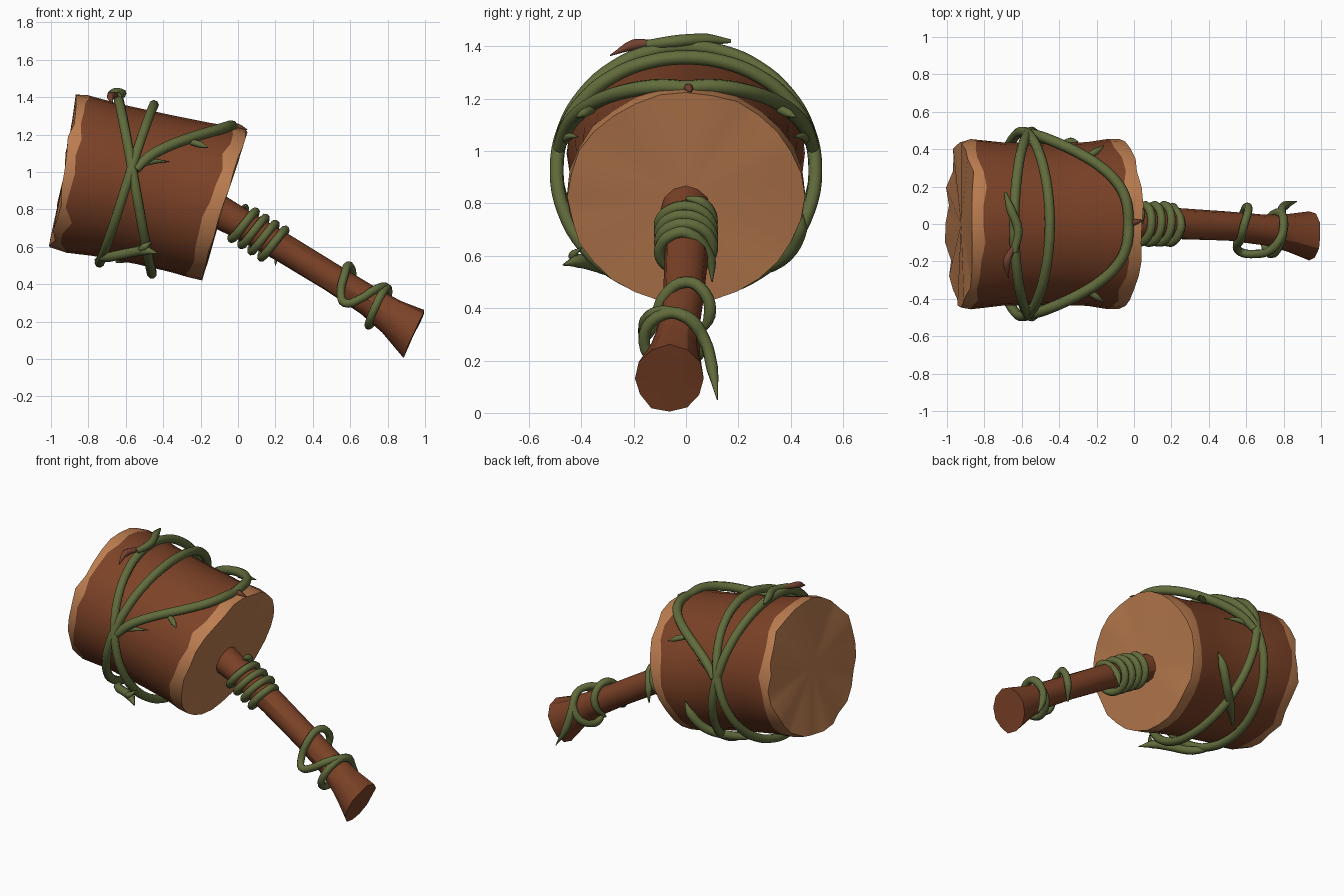
import bpy, bmesh, math, random
from mathutils import Vector

random.seed(4)
cube = bpy.data.objects.get("Cube")
if cube:
    bpy.data.objects.remove(cube, do_unlink=True)


def material(name, rgb):
    m = bpy.data.materials.new(name)
    m.use_nodes = True
    m.diffuse_color = (*rgb, 1)
    m.node_tree.nodes["Principled BSDF"].inputs["Base Color"].default_value = (*rgb, 1)
    return m


BARK = material("brown bark", (0.2, 0.054, 0.02))
WOOD = material("pale cut wood", (0.5, 0.205, 0.08))
VINE = material("green vine", (0.12, 0.15, 0.045))
TWIG = material("brown twig", (0.17, 0.055, 0.03))


def smooth(ob, degrees):
    bpy.ops.object.select_all(action="DESELECT")
    ob.select_set(True)
    bpy.context.view_layer.objects.active = ob
    bpy.ops.object.shade_smooth_by_angle(angle=math.radians(degrees))


def loft(name, rings, sides, mats, pale_bands=()):
    """Skin tilted rings: (x, y, z, tilt, radius up, radius across, axial jitter, radial jitter)."""
    bm = bmesh.new()
    loops = []
    for x, y, z, tilt, up, across, axial, radial in rings:
        a = math.radians(tilt)
        u = Vector((math.sin(a), 0, math.cos(a)))
        d = Vector((math.cos(a), 0, -math.sin(a)))
        loop = []
        for i in range(sides):
            t = math.tau * i / sides
            k = 1 + random.uniform(-radial, radial)
            p = Vector((x, y, z)) + u * math.cos(t) * up * k
            p += Vector((0, math.sin(t) * across * k, 0)) + d * random.uniform(-axial, axial)
            loop.append(bm.verts.new(p))
        loops.append(loop)
    for b, (lo, hi) in enumerate(zip(loops, loops[1:])):
        for i in range(sides):
            j = (i + 1) % sides
            f = bm.faces.new((lo[i], lo[j], hi[j], hi[i]))
            f.material_index = int(b in pale_bands)
    # fan caps
    for loop, ring in ((loops[0], rings[0]), (loops[-1], rings[-1])):
        hub = bm.verts.new(ring[:3])
        for i in range(sides):
            f = bm.faces.new((loop[i], loop[(i + 1) % sides], hub))
            f.material_index = len(mats) - 1
    bmesh.ops.recalc_face_normals(bm, faces=bm.faces)
    me = bpy.data.meshes.new(name)
    bm.to_mesh(me)
    bm.free()
    for m in mats:
        me.materials.append(m)
    ob = bpy.data.objects.new(name, me)
    bpy.context.collection.objects.link(ob)
    smooth(ob, 32)


def vine(name, points, radius, closed=False, taper=(0.3, 0.1), mat=VINE):
    """Smooth tube through the points, thinning at both ends."""
    cu = bpy.data.curves.new(name, "CURVE")
    cu.dimensions = "3D"
    cu.bevel_depth = radius
    cu.bevel_resolution = 2
    cu.resolution_u = 4
    cu.use_fill_caps = True
    sp = cu.splines.new("BEZIER")
    sp.bezier_points.add(len(points) - 1)
    sp.use_cyclic_u = closed
    for bp, p in zip(sp.bezier_points, points):
        bp.co = p
        bp.handle_left_type = bp.handle_right_type = "AUTO"
        bp.radius = 1
    if not closed:
        sp.bezier_points[0].radius, sp.bezier_points[-1].radius = taper
    cu.materials.append(mat)
    ob = bpy.data.objects.new(name, cu)
    bpy.context.collection.objects.link(ob)
    bpy.ops.object.select_all(action="DESELECT")
    ob.select_set(True)
    bpy.context.view_layer.objects.active = ob
    bpy.ops.object.convert(target="MESH")
    smooth(bpy.context.object, 50)


# log head: ragged pale rims around a slightly waisted bark barrel
loft("log_head", [
    (-0.925, 0, 1.005, 10, 0.415, 0.445, 0.018, 0.012),
    (-0.865, 0, 0.99, 10, 0.425, 0.455, 0.025, 0.004),
    (-0.70, 0, 0.957, 11, 0.412, 0.435, 0, 0.004),
    (-0.45, 0, 0.905, 13, 0.408, 0.43, 0, 0.004),
    (-0.25, 0, 0.862, 15, 0.412, 0.437, 0, 0.004),
    (-0.15, 0, 0.842, 17, 0.42, 0.455, 0.016, 0.004),
    (-0.075, 0, 0.825, 17, 0.42, 0.45, 0.008, 0.012),
], 28, [BARK, WOOD], pale_bands=(0, 5))

# handle with flared foot
loft("handle", [
    (-0.11, 0, 0.79, 25, 0.09, 0.095, 0, 0.03),
    (0.03, 0, 0.715, 33, 0.08, 0.085, 0, 0.03),
    (0.25, 0, 0.59, 33, 0.078, 0.082, 0, 0.03),
    (0.5, -0.01, 0.435, 33, 0.077, 0.078, 0, 0.03),
    (0.7, -0.03, 0.312, 33, 0.082, 0.082, 0, 0.03),
    (0.82, -0.045, 0.225, 31, 0.1, 0.1, 0, 0.03),
    (0.94, -0.063, 0.13, 25, 0.138, 0.135, 0.006, 0.04),
], 12, [BARK])


def around(x, angle, r):
    """Point at an angle from the top of the log head."""
    return (x, r * math.sin(angle), 0.81 - 0.212 * x + r * math.cos(angle))


# two crossing vine hoops on the head
for name, mid, swing in (("vine_hoop_left", -0.55, -0.09), ("vine_hoop_right", -0.595, 0.145)):
    path = []
    for i in range(20):
        t = math.tau * i / 20
        path.append(around(mid + swing * math.cos(t), t, 0.452 + 0.042 * math.sin(t) ** 2))
    vine(name, path, 0.027, closed=True)

# vine arch reaching forward over the top
arch = []
for i in range(-8, 9):
    t = math.radians(80) * i / 8
    arch.append(around(-0.03 - 0.54 * abs(math.sin(t)) ** 3, t, 0.425 + 0.07 * abs(math.sin(t))))
vine("vine_arch", arch, 0.029, taper=(0.8, 0.8))

# loose shoots around the head
vine("top_shoot", [(-0.69, 0.17, 1.42), (-0.66, 0.08, 1.425), (-0.62, -0.03, 1.42),
                   (-0.64, -0.15, 1.405)], 0.024, taper=(0.3, 0.8))
vine("top_twig", [(-0.64, -0.12, 1.41), (-0.68, -0.2, 1.405), (-0.67, -0.29, 1.365)],
     0.022, taper=(0.6, 0.1), mat=TWIG)
vine("front_shoot", [(-0.76, -0.1, 0.53), (-0.69, -0.27, 0.545), (-0.57, -0.36, 0.57),
                     (-0.5, -0.41, 0.58), (-0.43, -0.47, 0.565)], 0.027)
vine("front_leaf", [(-0.54, -0.38, 0.575), (-0.5, -0.43, 0.6), (-0.46, -0.4, 0.63)], 0.02)
vine("back_shoot", [(-0.65, 0.16, 0.52), (-0.53, 0.28, 0.55), (-0.42, 0.38, 0.6),
                    (-0.34, 0.435, 0.7), (-0.3, 0.44, 0.78)], 0.028)
vine("arch_tip_thorn", [(-0.04, 0.01, 1.24), (0.0, 0.01, 1.24), (0.05, 0.02, 1.225)],
     0.018, taper=(1, 0.1), mat=TWIG)
for side, label in ((-1, "right"), (1, "left")):
    vine("arch_thorn_" + label, [(-0.25, side * 0.36, 1.16), (-0.2, side * 0.39, 1.145),
                                 (-0.16, side * 0.42, 1.13)], 0.018, taper=(1, 0.1))
    vine("hoop_thorn_" + label, [(-0.55, side * 0.47, 1.03), (-0.46, side * 0.45, 1.055),
                                 (-0.37, side * 0.41, 1.055)], 0.016, taper=(1, 0.1))

# tight coil at the top of the handle
along, up = Vector((0.85, 0, -0.53)), Vector((0.53, 0, 0.85))
coil = []
for i in range(45):
    t = math.tau * i / 11
    p = Vector((-0.01, 0, 0.74)) + along * (0.25 * i / 44)
    coil.append(p + up * math.cos(t) * 0.095 + Vector((0, math.sin(t) * 0.1, 0)))
coil += [Vector((0.21, 0.09, 0.59)), Vector((0.2, 0.1, 0.5))]
vine("upper_handle_vine", coil, 0.023)

# loose coil near the foot, with a hanging tail
vine("lower_handle_vine", [
    (0.56, 0.04, 0.29), (0.6, 0.09, 0.37), (0.61, 0.07, 0.46), (0.59, 0, 0.5), (0.57, -0.08, 0.45),
    (0.55, -0.12, 0.35), (0.57, -0.15, 0.3), (0.65, -0.16, 0.32), (0.73, -0.14, 0.37),
    (0.79, -0.06, 0.385), (0.8, 0.03, 0.34), (0.76, 0.06, 0.25), (0.71, 0, 0.19),
    (0.7, -0.1, 0.19), (0.73, -0.16, 0.27), (0.78, -0.11, 0.365), (0.8, 0, 0.37),
    (0.79, 0.07, 0.28), (0.81, 0.1, 0.17), (0.87, 0.12, 0.05)], 0.023)
